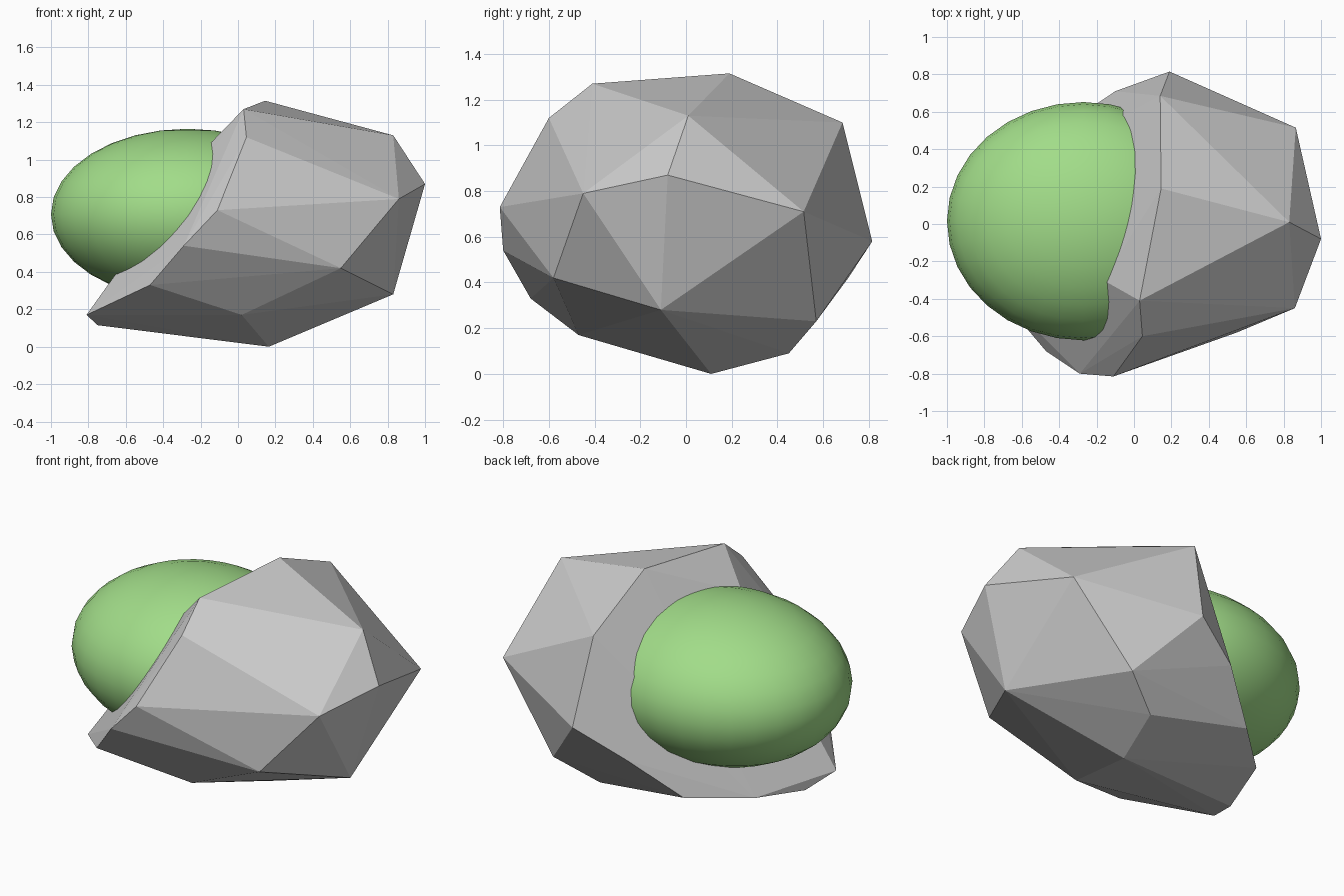
import bpy, bmesh

if "Cube" in bpy.data.objects:
    bpy.data.objects.remove(bpy.data.objects["Cube"])

# Rock: chipped low-poly boulder, convex hull of its corner points
rim = [(0.03, -0.41, 1.27), (0.145, 0.19, 1.315), (0.14, 0.685, 1.10),
       (0.19, 0.815, 0.58), (-0.10, 0.71, 0.42), (-0.36, 0.535, 0.195),
       (-0.65, 0.27, 0.17), (-0.75, -0.07, 0.115), (-0.81, -0.28, 0.17),
       (-0.47, -0.68, 0.33), (-0.29, -0.80, 0.54), (-0.11, -0.815, 0.73),
       (0.045, -0.60, 1.12), (-0.165, -0.30, 1.07)]
body = [(0.83, 0.01, 1.13), (1.0, -0.08, 0.87), (0.86, -0.45, 0.79),
        (0.865, 0.515, 0.71), (0.83, -0.11, 0.28), (0.55, -0.58, 0.42),
        (0.49, 0.57, 0.23), (0.26, 0.45, 0.09), (0.165, 0.11, 0.0),
        (0.02, -0.47, 0.17)]

bm = bmesh.new()
for p in rim + body:
    bm.verts.new(p)
hull = bmesh.ops.convex_hull(bm, input=bm.verts)
loose = [v for v in bm.verts if not v.link_faces]
bmesh.ops.delete(bm, geom=loose, context='VERTS')
bmesh.ops.recalc_face_normals(bm, faces=bm.faces)
mesh = bpy.data.meshes.new("rock")
bm.to_mesh(mesh)
bm.free()
rock = bpy.data.objects.new("rock", mesh)
bpy.context.collection.objects.link(rock)

# Smooth green dome set into the broken side of the rock
bpy.ops.mesh.primitive_uv_sphere_add(segments=32, ring_count=16, radius=1,
                                     location=(-0.27, 0.015, 0.708))
dome = bpy.context.object
dome.name = "green_dome"
dome.scale = (0.73, 0.637, 0.457)
bpy.ops.object.transform_apply(location=False, rotation=False, scale=True)
bpy.ops.object.shade_smooth()
green = bpy.data.materials.new("green")
green.diffuse_color = (0.36, 0.72, 0.25, 1)
green.use_nodes = True
green.node_tree.nodes["Principled BSDF"].inputs["Base Color"].default_value = green.diffuse_color
dome.data.materials.append(green)
